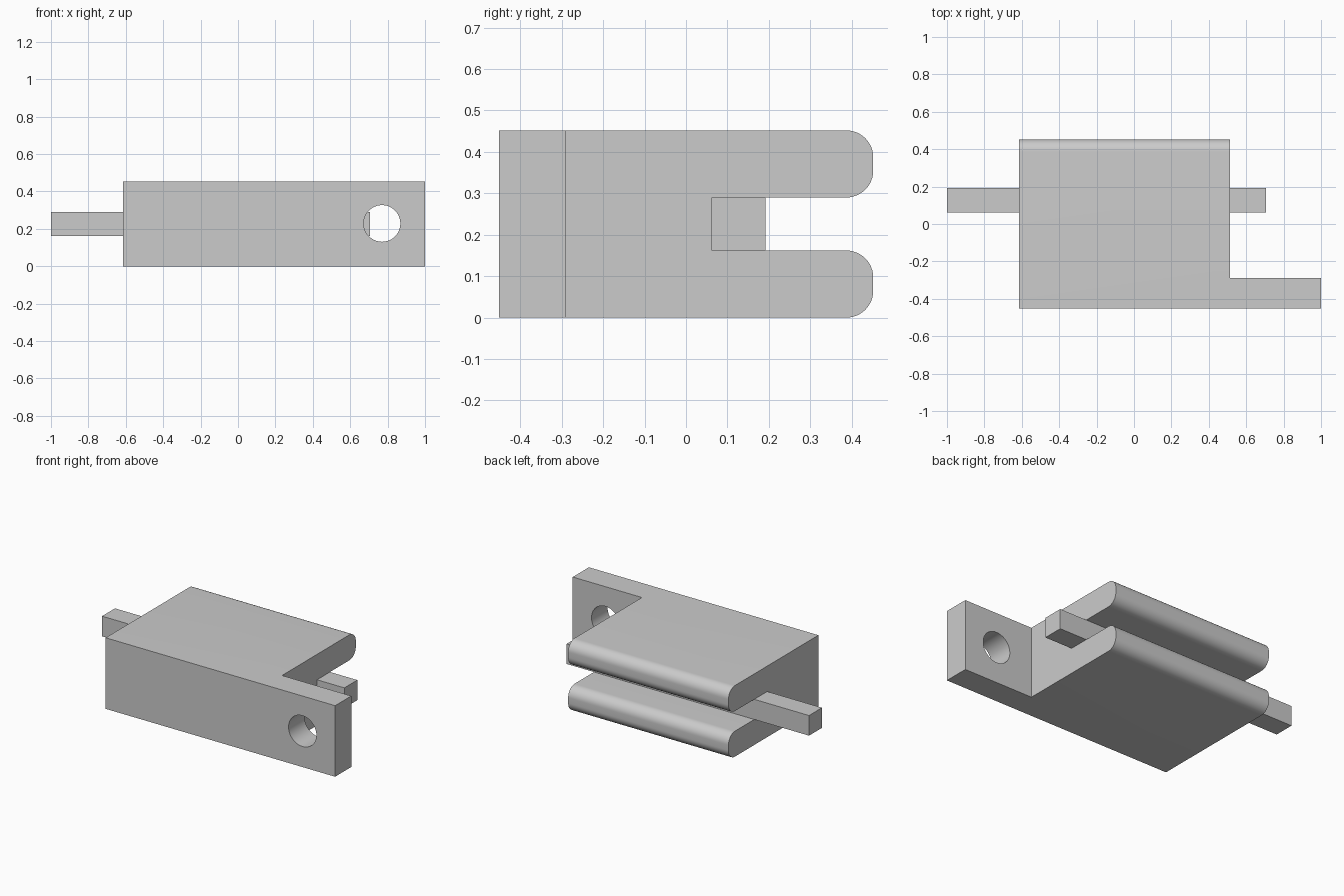
import bpy, bmesh
from math import cos, sin, pi
from mathutils import Matrix, Vector

default = bpy.data.objects.get("Cube")
if default:
    bpy.data.objects.remove(default, do_unlink=True)

grey = bpy.data.materials.new("plain grey")
grey.use_nodes = True
COLOUR = (0.6, 0.6, 0.6, 1)
grey.diffuse_color = COLOUR
grey.node_tree.nodes["Principled BSDF"].inputs["Base Color"].default_value = COLOUR


def finish(name, bm):
    bmesh.ops.recalc_face_normals(bm, faces=bm.faces)
    mesh = bpy.data.meshes.new(name)
    bm.to_mesh(mesh)
    bm.free()
    mesh.materials.append(grey)
    obj = bpy.data.objects.new(name, mesh)
    bpy.context.collection.objects.link(obj)
    return obj


def box(name, low, high):
    low, high = Vector(low), Vector(high)
    bm = bmesh.new()
    bmesh.ops.create_cube(bm, size=1, matrix=Matrix.Translation((low + high) / 2)
                          @ Matrix.Diagonal((high - low).to_4d()))
    return finish(name, bm)


def activate(obj):
    bpy.ops.object.select_all(action='DESELECT')
    obj.select_set(True)
    bpy.context.view_layer.objects.active = obj


def cut(target, cutter):
    cutter.hide_render = True
    mod = target.modifiers.new("cut", 'BOOLEAN')
    mod.operation, mod.solver, mod.object = 'DIFFERENCE', 'EXACT', cutter
    activate(target)
    bpy.ops.object.modifier_apply(modifier=mod.name)
    bpy.data.objects.remove(cutter, do_unlink=True)


# Main dimensions
LEFT, SHOULDER, RIGHT = -0.615, 0.513, 1.0
HALF_DEPTH, HEIGHT = 0.452, 0.452
SLOT_LOW, SLOT_HIGH, SLOT_FLOOR = 0.162, 0.29, 0.062
ROUND, STEPS = 0.065, 12


def prong_tip(low, high):
    """Rounded tip outline in y and z, from the low side to the high side."""
    y = HALF_DEPTH - ROUND
    points = []
    for z, start in ((low + ROUND, -pi / 2), (high - ROUND, 0)):
        for i in range(STEPS + 1):
            a = start + i * pi / 2 / STEPS
            points.append((y + ROUND * cos(a), z + ROUND * sin(a)))
    return points


# Body: slotted profile with two rounded prongs, extruded along x
profile = ([(-HALF_DEPTH, 0)] + prong_tip(0, SLOT_LOW)
           + [(SLOT_FLOOR, SLOT_LOW), (SLOT_FLOOR, SLOT_HIGH)]
           + prong_tip(SLOT_HIGH, HEIGHT) + [(-HALF_DEPTH, HEIGHT)])
bm = bmesh.new()
face = bm.faces.new([bm.verts.new((LEFT, y, z)) for y, z in profile])
extruded = bmesh.ops.extrude_face_region(bm, geom=[face])["geom"]
bmesh.ops.translate(bm, vec=(RIGHT - LEFT, 0, 0),
                    verts=[v for v in extruded if isinstance(v, bmesh.types.BMVert)])
body = finish("slotted_body", bm)

# Cut the corner away to leave the side tab
cut(body, box("tab_cutter", (SHOULDER, -0.29, -1), (2, 1, 1)))

# Round hole through the tab
bm = bmesh.new()
bmesh.ops.create_cone(bm, cap_ends=True, segments=48, radius1=0.098, radius2=0.098, depth=1,
                      matrix=Matrix.Translation((0.77, -0.4, 0.229))
                      @ Matrix.Rotation(pi / 2, 4, 'X'))
cut(body, finish("hole_cutter", bm))
activate(body)
bpy.ops.object.shade_smooth_by_angle(angle=pi / 6)

# Square bar lying in the bottom of the slot
box("square_bar", (-1, SLOT_FLOOR, SLOT_LOW), (0.705, 0.192, SLOT_HIGH))
